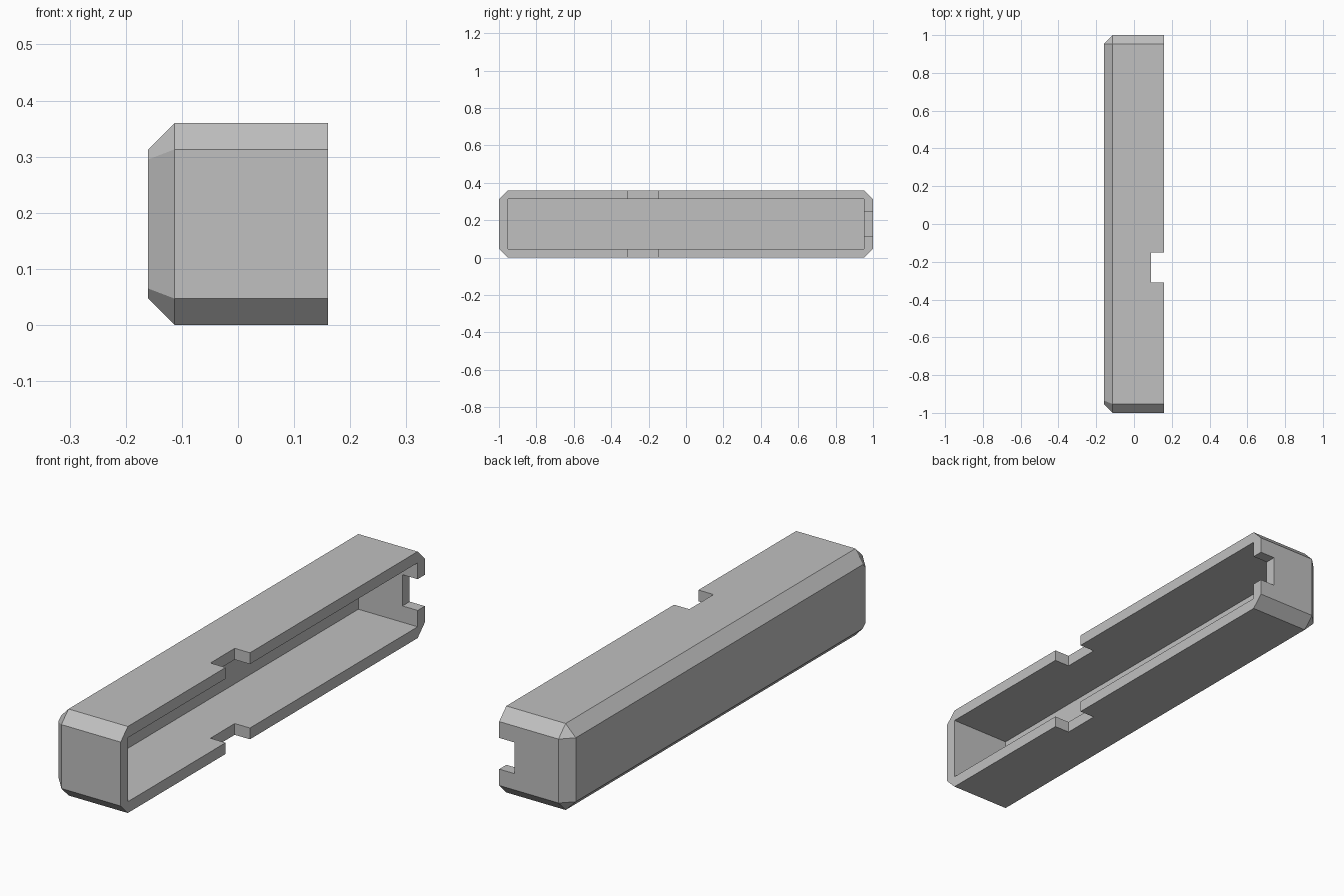
import bpy
import bmesh

if "Cube" in bpy.data.objects:
    bpy.data.objects.remove(bpy.data.objects["Cube"], do_unlink=True)

X, Y, H = 0.16, 1.0, 0.36   # half width, half length, height
C = 0.047                   # chamfer and wall thickness
CLIP = 0.018                # extra corner clip at the front end

grey = bpy.data.materials.new("plain grey")
grey.use_nodes = True
colour = (0.53, 0.53, 0.53, 1)
grey.diffuse_color = colour
grey.node_tree.nodes["Principled BSDF"].inputs["Base Color"].default_value = colour


def hull_object(name, points):
    """Convex solid around the given points, with flat sides merged."""
    bm = bmesh.new()
    for p in points:
        bm.verts.new(p)
    bmesh.ops.convex_hull(bm, input=bm.verts[:])
    bmesh.ops.dissolve_limit(bm, angle_limit=0.01, verts=bm.verts[:], edges=bm.edges[:])
    bmesh.ops.recalc_face_normals(bm, faces=bm.faces[:])
    mesh = bpy.data.meshes.new(name)
    bm.to_mesh(mesh)
    bm.free()
    mesh.materials.append(grey)
    obj = bpy.data.objects.new(name, mesh)
    bpy.context.collection.objects.link(obj)
    return obj


def box(name, xs, ys, zs):
    return hull_object(name, [(x, y, z) for x in xs for y in ys for z in zs])


# Chamfered outer body, square-cut on the open side
points = []
for sy in (-1, 1):
    for sz in (-1, 1):
        def at(x, y, z):
            points.append((x, sy * y, H / 2 + sz * z))
        for x in (X, C - X):
            at(x, Y, H / 2 - C)
            at(x, Y - C, H / 2)
        clip = CLIP if sy < 0 else 0
        at(-X, Y - C, H / 2 - C - clip)
        if clip:
            at(-X, Y - C - clip, H / 2 - C)
shell = hull_object("open_shell", points)

# Hollow, side notches through both long walls, and the back end notch
cutters = [
    box("cavity_cutter", (C - X, 0.3), (C - Y, Y - C), (C, H - C)),
    box("side_notch_cutter", (0.09, 0.35), (-0.31, -0.15), (-0.1, H + 0.1)),
    box("end_notch_cutter", (0.09, 0.35), (0.8, 1.1), (0.115, 0.245)),
]
bpy.context.view_layer.objects.active = shell
for cutter in cutters:
    cutter.hide_render = True
    mod = shell.modifiers.new(cutter.name, "BOOLEAN")
    mod.operation = "DIFFERENCE"
    mod.solver = "EXACT"
    mod.object = cutter
    bpy.ops.object.modifier_apply(modifier=mod.name)
    bpy.data.objects.remove(cutter, do_unlink=True)
